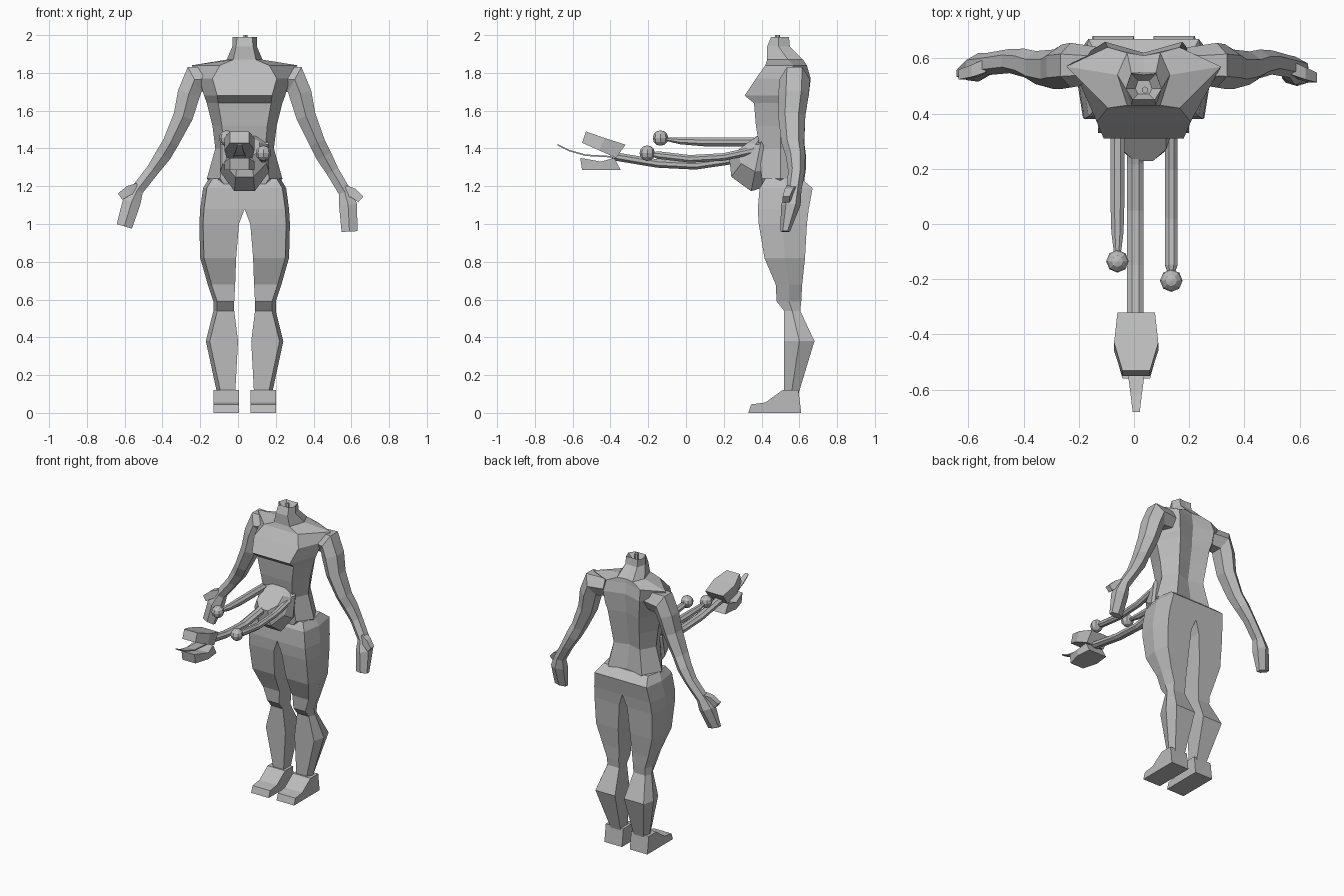
import bpy
import bmesh
import math
from mathutils import Vector

AXIS = 0.035  # the body stands slightly off centre because of the hands

default_cube = bpy.data.objects.get("Cube")
if default_cube:
    bpy.data.objects.remove(default_cube, do_unlink=True)

grey = bpy.data.materials.new("plain_grey")
grey.use_nodes = True
colour = (0.5, 0.5, 0.5, 1)
grey.diffuse_color = colour
grey.node_tree.nodes["Principled BSDF"].inputs["Base Color"].default_value = colour


def loft(name, rings):
    """Skin a list of equal-sized rings and cap both ends."""
    bm = bmesh.new()
    loops = [[bm.verts.new(point) for point in ring] for ring in rings]
    count = len(loops[0])
    for lower, upper in zip(loops, loops[1:]):
        for i in range(count):
            j = (i + 1) % count
            bm.faces.new((lower[i], lower[j], upper[j], upper[i]))
    bm.faces.new(loops[0])
    bm.faces.new(loops[-1])
    bmesh.ops.recalc_face_normals(bm, faces=bm.faces)
    mesh = bpy.data.meshes.new(name)
    bm.to_mesh(mesh)
    bm.free()
    mesh.materials.append(grey)
    obj = bpy.data.objects.new(name, mesh)
    bpy.context.collection.objects.link(obj)
    return obj


def tube(name, rows, reference, sides=8):
    """Sweep an ellipse along a path; rows are x, y, z, radius across, radius along reference."""
    centres = [Vector(row[:3]) for row in rows]
    rings = []
    for i, (centre, row) in enumerate(zip(centres, rows)):
        tangent = centres[min(i + 1, len(rows) - 1)] - centres[max(i - 1, 0)]
        across = tangent.cross(reference).normalized()
        ring = []
        for k in range(sides):
            angle = math.tau * (k + 0.5) / sides
            stretch = 1 / math.cos(math.pi / sides)
            ring.append(centre + across * (math.cos(angle) * row[3] * stretch)
                        + reference * (math.sin(angle) * row[4] * stretch))
        rings.append(ring)
    return loft(name, rings)


X_DIR = Vector((1, 0, 0))
Y_DIR = Vector((0, 1, 0))

# Torso and hollow neck: height, front corner, side, back corner, spine depth
torso_rows = [
    (1.14, .06, .41, .12, .5, .08, .62, .6),
    (1.24, .13, .4, .2, .5, .13, .62, .6),
    (1.4, .11, .39, .155, .5, .1, .6, .57),
    (1.52, .12, .37, .17, .5, .11, .62, .59),
    (1.64, .14, .36, .2, .5, .12, .64, .61),
    (1.68, .145, .31, .215, .5, .13, .65, .61),
    (1.77, .17, .37, .24, .53, .14, .66, .62),
    (1.84, .13, .42, .28, .57, .13, .64, .61),
    (1.87, .06, .43, .095, .54, .06, .62, .61),
    (1.94, .045, .43, .065, .49, .045, .55, .55),
    (1.99, .04, .45, .065, .49, .045, .545, .54),
    (1.95, .02, .47, .03, .49, .02, .52, .52),
]
torso_rings = []
for z, fx, fy, sx, sy, bx, by, spine in torso_rows:
    half = [(fx, fy), (sx, sy), (bx, by)]
    outline = half + [(0, spine)] + [(-x, y) for x, y in reversed(half)]
    torso_rings.append([(AXIS + x, y, z) for x, y in outline])
loft("torso", torso_rings)
tube("neck_rod", [(.04, .485, .95 * 2, .011, .011), (.04, .485, 2, .011, .011)], Y_DIR, 6)

# Legs: height, inner edge, outer edge, front, back
leg_rows = [
    (1.24, 0, .19, .42, .61),
    (1.19, 0, .22, .39, .67),
    (1.08, 0, .235, .38, .65),
    (1, .03, .24, .385, .64),
    (.82, .045, .235, .415, .63),
    (.68, .05, .195, .475, .615),
    (.59, .055, .165, .48, .61),
    (.54, .055, .165, .52, .605),
    (.38, .035, .205, .52, .68),
    (.1, .05, .145, .52, .595),
]
foot_profile = [(.61, 0), (.33, 0), (.345, .045), (.42, .055), (.51, .12), (.595, .12)]

# Arms: offset from the axis, depth, height, half width, half depth
arm_rows = [
    (.15, .575, 1.77, .06, .055),
    (.265, .575, 1.765, .075, .07),
    (.295, .57, 1.69, .06, .07),
    (.325, .56, 1.57, .052, .062),
    (.385, .565, 1.43, .042, .052),
    (.42, .58, 1.36, .042, .045),
    (.465, .585, 1.28, .034, .038),
    (.53, .57, 1.17, .033, .035),
    (.548, .555, 1.1, .048, .045),
    (.555, .525, .96, .042, .022),
]
thumb_rows = [
    (.53, .565, 1.175, .03, .025),
    (.575, .545, 1.165, .025, .022),
    (.615, .53, 1.13, .02, .018),
]


def posed(rows, side):
    """Mirror limb rows to one side; the right arm swings a little further out."""
    result = []
    for x, y, z, across, depth in rows:
        swing = 0.2 * max(0, 1.6 - z) ** 2 if side < 0 else 0
        result.append((AXIS + side * (x + swing), y + swing / 4, z + swing / 3, across, depth))
    return result


for label, side in (("left", 1), ("right", -1)):
    leg_rings = []
    for z, inner, outer, front, back in leg_rows:
        middle = (front + back) / 2
        edge = outer - 0.02
        outline = [(inner, front), (edge, front), (outer, middle), (edge, back), (inner, back)]
        leg_rings.append([(AXIS + side * x, y, z) for x, y in outline])
    loft(label + "_leg", leg_rings)
    loft(label + "_foot", [[(AXIS + side * x, y, z) for y, z in foot_profile]
                           for x in (.03, .165)])
    tube(label + "_arm", posed(arm_rows, side), Y_DIR, 6)
    tube(label + "_thumb", posed(thumb_rows, side), Y_DIR, 4)

# Bulging belly mass from which the tentacles grow
tube("belly_mass", [
    (AXIS, .43, 1.35, .15, .11),
    (AXIS, .38, 1.35, .18, .13),
    (AXIS, .33, 1.37, .15, .115),
    (AXIS, .3, 1.41, .09, .08),
], X_DIR)

# Thick central tentacle
tube("jaw_tentacle", [
    (.005, .36, 1.37, .025, .03),
    (.005, .22, 1.335, .022, .03),
    (.005, .05, 1.31, .022, .03),
    (.005, -.15, 1.32, .022, .03),
    (.005, -.39, 1.36, .022, .03),
], X_DIR)

# Two slender tentacles with ball tips
tube("right_ball_tentacle", [
    (-.06, .36, 1.435, .024, .026),
    (-.06, .1, 1.435, .024, .026),
    (-.06, -.03, 1.44, .018, .022),
    (-.06, -.11, 1.45, .009, .012),
], X_DIR)
tube("left_ball_tentacle", [
    (.135, .36, 1.39, .02, .022),
    (.135, .2, 1.355, .02, .022),
    (.135, .02, 1.345, .02, .022),
    (.135, -.15, 1.365, .02, .022),
    (.135, -.18, 1.37, .01, .012),
], X_DIR)
for name, place in (("right_ball", (-.06, -.135, 1.455)), ("left_ball", (.135, -.205, 1.375))):
    bpy.ops.mesh.primitive_uv_sphere_add(segments=8, ring_count=6, radius=.041, location=place)
    ball = bpy.context.object
    ball.name = name
    ball.data.materials.append(grey)


def slab(name, rows):
    """Box sections along y: top y and z, bottom y and z, half width."""
    centre = 0.008
    loft(name, [[(centre - w, ty, tz), (centre + w, ty, tz),
                 (centre + w, by, bz), (centre - w, by, bz)] for ty, tz, by, bz, w in rows])


# Jaws and tongue at the tip of the central tentacle
slab("upper_jaw", [
    (-.32, 1.42, -.37, 1.35, .068),
    (-.43, 1.455, -.46, 1.39, .08),
    (-.53, 1.49, -.55, 1.43, .05),
])
slab("lower_jaw", [
    (-.38, 1.35, -.345, 1.285, .068),
    (-.45, 1.33, -.45, 1.285, .08),
    (-.56, 1.35, -.55, 1.285, .05),
])
thin = 0.008
slab("tongue", [(y, z + thin, y, z, w) for y, z, w in
                ((-.36, 1.35, .03), (-.53, 1.36, .032), (-.62, 1.385, .02), (-.68, 1.415, .013))])
